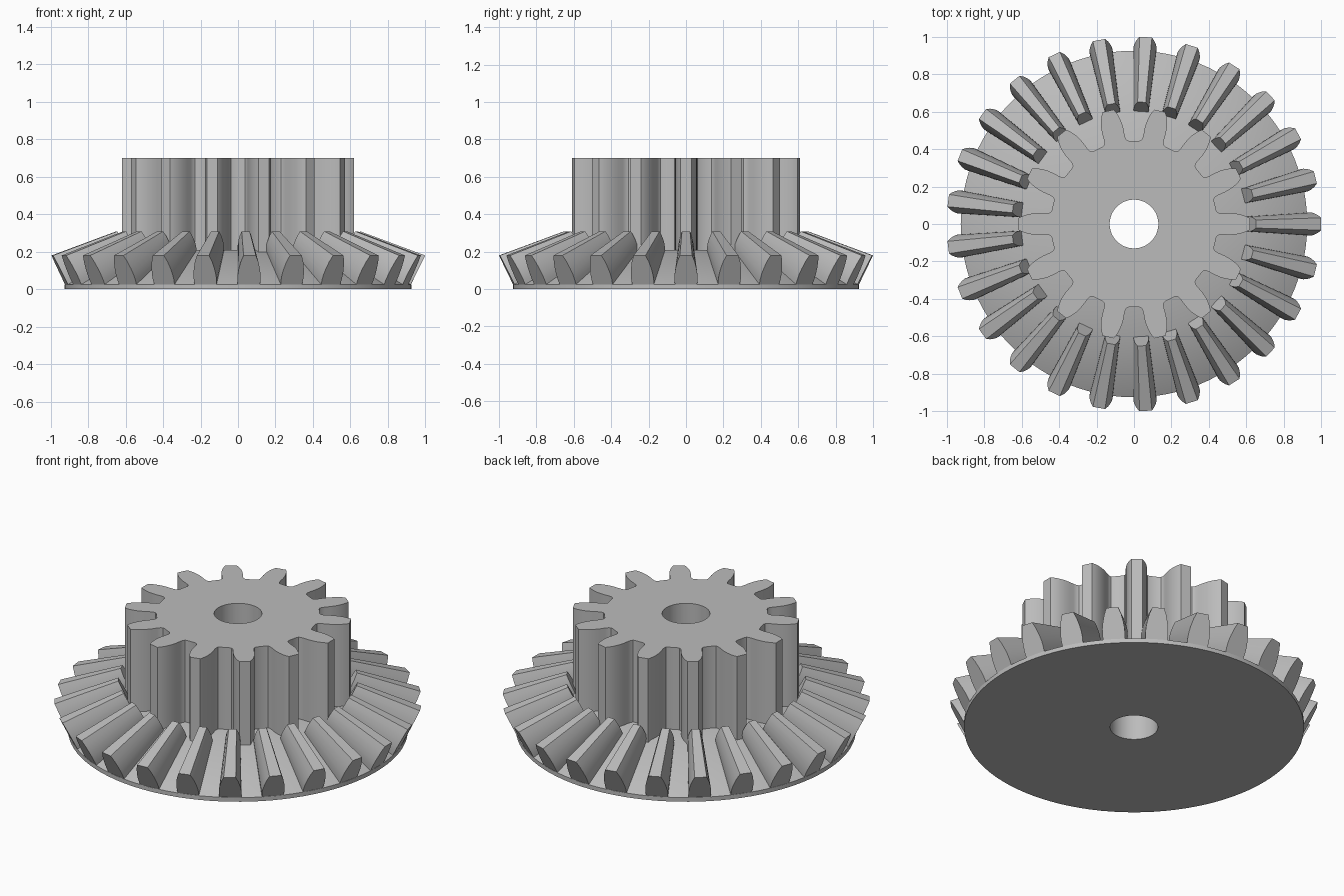
import bpy
import bmesh
from math import cos, sin, pi, radians

if "Cube" in bpy.data.objects:
    bpy.data.objects.remove(bpy.data.objects["Cube"], do_unlink=True)

steel = bpy.data.materials.new("grey steel")
steel.use_nodes = True
steel.diffuse_color = (0.5, 0.5, 0.5, 1)
steel.node_tree.nodes["Principled BSDF"].inputs["Base Color"].default_value = (0.5, 0.5, 0.5, 1)

BORE, HEIGHT = 0.13, 0.70
RIM_R, RIM_Z = 0.925, 0.025      # outer root of the bevel teeth
TIP_R, TIP_Z = 1.0, 0.18         # outer tip of the bevel teeth
APEX_Z, INNER = 0.551, 0.652     # cone apex, scale of the inner tooth ends
BEVEL_TEETH, SPUR_TEETH = 25, 14
PLATEAU_R = RIM_R * INNER
PLATEAU_Z = APEX_Z + (RIM_Z - APEX_Z) * INNER


def polar(r, a, z):
    return (r * cos(a), r * sin(a), z)


def finish(name, bm):
    bmesh.ops.recalc_face_normals(bm, faces=bm.faces)
    mesh = bpy.data.meshes.new(name)
    bm.to_mesh(mesh)
    bm.free()
    mesh.materials.append(steel)
    obj = bpy.data.objects.new(name, mesh)
    bpy.context.collection.objects.link(obj)
    bpy.ops.object.select_all(action='DESELECT')
    obj.select_set(True)
    bpy.context.view_layer.objects.active = obj
    bpy.ops.object.shade_smooth_by_angle(angle=radians(30))
    return obj


def bridge(bm, a, b):
    """Quads between two closed rings of equal length."""
    n = len(a)
    for i in range(n):
        j = (i + 1) % n
        bm.faces.new((a[i], a[j], b[j], b[i]))


# Conical gear body with its bore
bm = bmesh.new()
profile = [(BORE, 0), (RIM_R, 0), (RIM_R, RIM_Z), (PLATEAU_R, PLATEAU_Z), (BORE, PLATEAU_Z)]
SEG = 100
rings = [[bm.verts.new(polar(r, 2 * pi * i / SEG, z)) for i in range(SEG)] for r, z in profile]
for k in range(len(rings)):
    if k < len(rings) - 1:
        bridge(bm, rings[k], rings[k + 1])
bridge(bm, rings[-1], rings[0])
finish("bevel_gear_body", bm)

# Bevel teeth: (height fraction, half width) of the outer end, tapering to the apex
flank = [(-0.03, 0.059), (0.15, 0.062), (0.35, 0.061), (0.55, 0.056), (0.78, 0.047), (1.0, 0.033)]
outline = flank + [(t, -w) for t, w in reversed(flank)]
bm = bmesh.new()
for n in range(BEVEL_TEETH):
    mid = 2 * pi * n / BEVEL_TEETH
    ends = []
    for scale in (1, INNER):
        ring = []
        for t, w in outline:
            r = RIM_R + (TIP_R - RIM_R) * t
            z = RIM_Z + (TIP_Z - RIM_Z) * t
            ring.append(bm.verts.new(polar(r * scale, mid + w / r, APEX_Z + (z - APEX_Z) * scale)))
        bm.faces.new(ring)
        ends.append(ring)
    bridge(bm, *ends)
finish("bevel_teeth", bm)

# Spur pinion: (radius, half angle) of one tooth flank, root to tip
flank = [(0.445, 0.16), (0.449, 0.14), (0.46, 0.125), (0.48, 0.118), (0.51, 0.114),
         (0.54, 0.105), (0.565, 0.093), (0.585, 0.08), (0.605, 0.064), (0.62, 0.048)]
tooth = [(r, -a) for r, a in flank] + [(r, a) for r, a in reversed(flank)]
points = [(r, a + 2 * pi * n / SPUR_TEETH) for n in range(SPUR_TEETH) for r, a in tooth]
bm = bmesh.new()
outer_low = [bm.verts.new(polar(r, a, PLATEAU_Z - 0.01)) for r, a in points]
outer_top = [bm.verts.new(polar(r, a, HEIGHT)) for r, a in points]
bore_top = [bm.verts.new(polar(BORE, a, HEIGHT)) for r, a in points]
bore_low = [bm.verts.new(polar(BORE, a, PLATEAU_Z)) for r, a in points]
bridge(bm, outer_low, outer_top)
bridge(bm, outer_top, bore_top)
bridge(bm, bore_top, bore_low)
bridge(bm, bore_low, outer_low)
finish("spur_pinion", bm)
